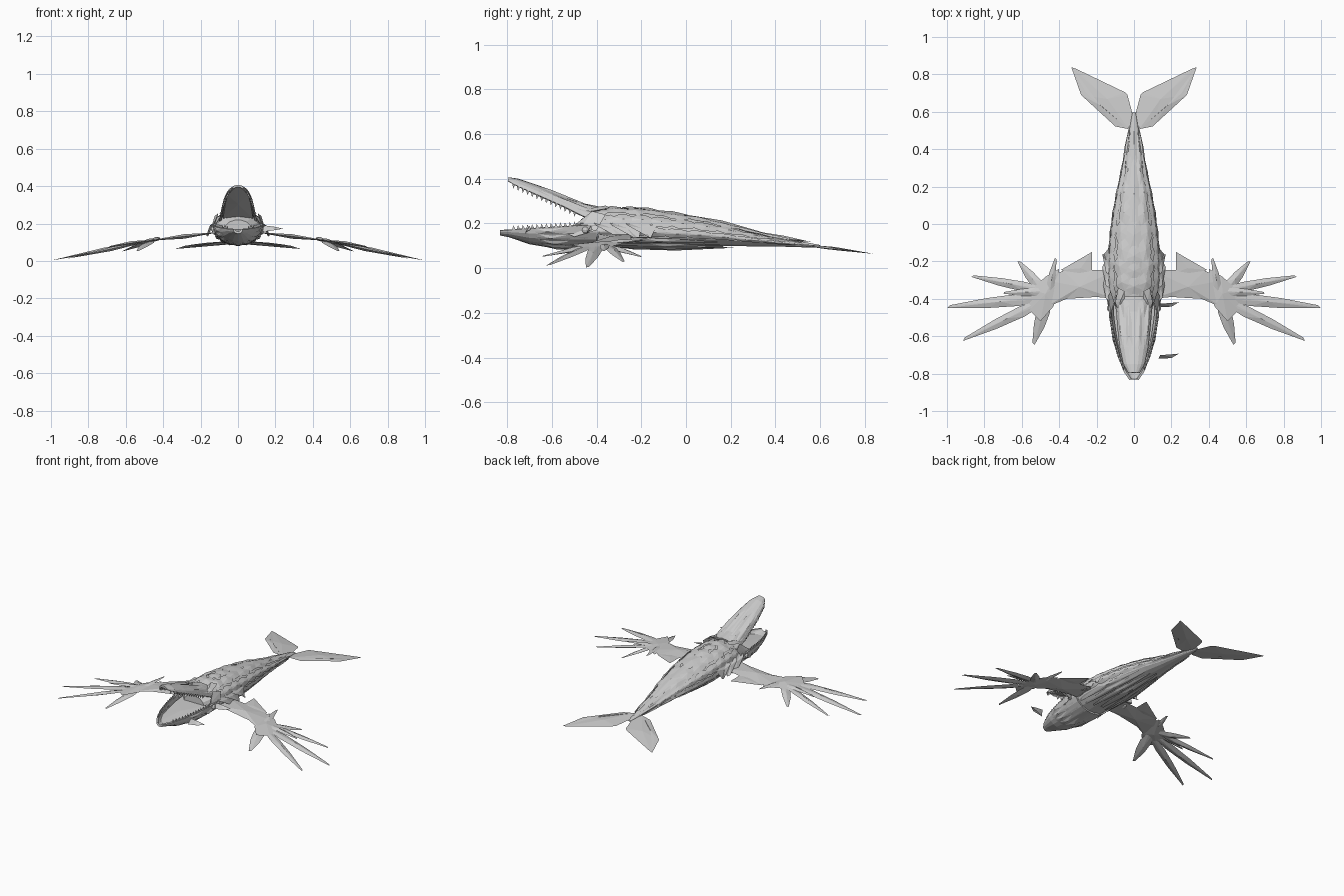
import bpy, bmesh, math
from mathutils import Vector

cube = bpy.data.objects.get("Cube")
if cube:
    bpy.data.objects.remove(cube, do_unlink=True)

# Single matte grey
grey = bpy.data.materials.new("stone_grey")
grey.use_nodes = True
colour = (0.6, 0.6, 0.6, 1)
grey.diffuse_color = colour
grey.node_tree.nodes["Principled BSDF"].inputs["Base Color"].default_value = colour


def finish(name, bm, mirror=False, thick=0):
    bmesh.ops.recalc_face_normals(bm, faces=bm.faces)
    me = bpy.data.meshes.new(name)
    bm.to_mesh(me)
    bm.free()
    me.materials.append(grey)
    ob = bpy.data.objects.new(name, me)
    bpy.context.collection.objects.link(ob)
    if thick:
        mod = ob.modifiers.new("Thickness", 'SOLIDIFY')
        mod.thickness = thick
        mod.offset = 0
    if mirror:
        ob.modifiers.new("Mirror", 'MIRROR').use_mirror_merge = False
    return ob


def sample(sections, y):
    """Interpolate (half width, centre z, half height) along the length."""
    for a, b in zip(sections, sections[1:]):
        if y <= b[0]:
            t = max(0, (y - a[0]) / (b[0] - a[0]))
            return [p + (q - p) * t for p, q in zip(a[1:], b[1:])]
    return sections[-1][1:]


def on_skin(sections, y, deg, lift=0):
    w, z, h = sample(sections, y)
    a = math.radians(deg)
    return Vector(((w + lift) * math.cos(a), y, z + (h + lift) * math.sin(a)))


def loft(name, sections, start, end, n, thick=0):
    bm = bmesh.new()
    full = end - start == 360
    count = n if full else n + 1
    rings = [[bm.verts.new(on_skin(sections, s[0], start + (end - start) * i / n))
              for i in range(count)] for s in sections]
    for r, q in zip(rings, rings[1:]):
        for i in range(n):
            j = (i + 1) % count
            bm.faces.new((r[i], r[j], q[j], q[i]))
    if full:
        bm.faces.new(rings[0])
        bm.faces.new(rings[-1])
    return finish(name, bm, thick=thick)


def add_lens(bm, pts, up, down):
    """Closed faceted plate: an outline with a raised and a lowered centre."""
    pts = [Vector(p) for p in pts]
    mid = sum(pts, Vector()) / len(pts)
    rim = [bm.verts.new(p) for p in pts]
    for offset in (up, down):
        c = bm.verts.new(mid + Vector(offset))
        for i in range(len(rim)):
            bm.faces.new((rim[i - 1], rim[i], c))


def lens(name, pts, t=0.008, mirror=True):
    bm = bmesh.new()
    add_lens(bm, pts, (0, 0, t), (0, 0, -t))
    return finish(name, bm, mirror)


def armour(name, sections, plates, mirror=True):
    """Faceted scales hugging the skin: (y, angle, half length, half angle)."""
    bm = bmesh.new()
    for y, deg, ly, la in plates:
        shape = ((-1, -.35), (-1, .35), (-.3, 1), (.45, .9), (1, .25), (1, -.25), (.45, -.9), (-.3, -1))
        pts = [on_skin(sections, y + u * ly, deg + v * la, .006) for u, v in shape]
        mid = sum(pts, Vector()) / len(pts)
        peak = on_skin(sections, y, deg, .012)
        add_lens(bm, pts, peak - mid, on_skin(sections, y, deg, -.008) - mid)
    return finish(name, bm, mirror)


# Body: y, half width, centre z, half height
body = [(-.47, .075, .165, .055), (-.42, .115, .172, .08), (-.33, .132, .18, .087),
        (-.2, .132, .177, .087), (-.08, .125, .168, .078), (.05, .108, .16, .067),
        (.18, .084, .147, .05), (.3, .058, .13, .033), (.42, .038, .116, .02),
        (.52, .022, .106, .013), (.6, .008, .098, .006)]
loft("body", body, 0, 360, 14)

# Back, flank and belly armour
back = [(-.41, 90, .045, 15), (-.335, 90, .05, 19), (-.25, 90, .04, 16),
        (-.17, 90, .055, 17), (-.06, 90, .07, 26), (.16, 90, .2, 22), (.44, 90, .12, 30)]
armour("back_plates", body, back, False)
flank = []
for i in range(9):
    y = -.39 + i * .075 + i * i * .003
    size = .048 + i * .005
    flank += [(y, 57 + 6 * (i % 2), size, 17), (y + .03, 25, size, 17), (y, -8, size * 1.1, 15)]
armour("flank_plates", body, flank)
armour("belly_pleats", body, [(-.12 + .025 * k, -34 - k * 18, .26, 8) for k in range(4)])

# Open jaws: thin shells
lower = [(-.83, .02, .17, .018), (-.79, .048, .172, .028), (-.7, .085, .178, .065),
         (-.6, .11, .184, .088), (-.5, .127, .19, .1), (-.4, .132, .195, .106)]
upper = [(-.795, .025, .388, .013), (-.75, .052, .364, .03), (-.66, .072, .324, .04),
         (-.56, .083, .28, .044), (-.47, .09, .236, .05), (-.39, .1, .2, .07)]
loft("lower_jaw", lower, 180, 360, 10, .012)
loft("upper_jaw", upper, 0, 180, 8, .012)
armour("lower_jaw_plates", lower, [(-.62 + .012 * k, -12 - 19 * k, .17, 9) for k in range(5)])
armour("upper_jaw_plates", upper, [(-.6, 72, .16, 12), (-.56, 38, .15, 16), (-.45, 60, .05, 20)])

# Mouth floor and palate
for name, sec, dz in (("mouth_floor", lower, -.022), ("palate", upper, .012)):
    rim = [(sample(sec, y)[0] * .85, y, sample(sec, y)[1] + dz)
           for y in (-.78, -.7, -.6, -.5, -.42)]
    lens(name, rim + [(-x, y, z) for x, y, z in reversed(rim)], .006, False)

# Teeth along both jaw rims
for name, sec, sign in (("upper_teeth", upper, -1), ("lower_teeth", lower, 1)):
    bm = bmesh.new()
    for i in range(14):
        y = -.77 + i * .021
        w, z, h = sample(sec, y)
        base = [(w + dx, y + dy, z) for dx, dy in ((-.004, -.007), (.004, -.007), (.004, .007), (-.004, .007))]
        add_lens(bm, base, (0, -.003, sign * .018), (0, 0, -sign * .006))
    finish(name, bm, True)

# Cheeks, brow crests, eyes and shoulder guards
lens("cheek", [(.11, -.56, .17), (.13, -.49, .2), (.105, -.42, .255), (.125, -.36, .24), (.145, -.4, .17), (.13, -.5, .14)], .006)
lens("brow_crest", [(.05, -.46, .25), (.08, -.48, .25), (.1, -.42, .255), (.085, -.34, .27), (.05, -.36, .28)], .01)
bm = bmesh.new()
bmesh.ops.create_uvsphere(bm, u_segments=10, v_segments=6, radius=.016)
bmesh.ops.translate(bm, verts=bm.verts, vec=(.13, -.45, .17))
finish("eye", bm, True)
for k in range(3):
    lens("shoulder_guard", [(.12, -.42 + k * .07, .21), (.15, -.4 + k * .07, .19), (.17, -.3 + k * .07, .135),
                            (.16, -.26 + k * .05, .13), (.135, -.27 + k * .07, .19)], .008)


# Flippers: arm, palm and long fingers on a drooping surface
def droop(x):
    return .15 - .12 * (x - .13) if x < .5 else .105 - .205 * (x - .5)


def fin(name, outline, t=.008, dz=0):
    lens(name, [(x, y, droop(x) + dz) for x, y in outline], t)


fin("flipper_arm", [(.1, -.25), (.22, -.245), (.38, -.25), (.48, -.3), (.48, -.45), (.36, -.4), (.2, -.39), (.1, -.4)], .012)
fin("rear_web", [(.225, -.15), (.225, -.26), (.3, -.29), (.39, -.245)], .004)
fin("wrist_web", [(.4, -.32), (.4, -.24), (.47, -.28), (.55, -.35), (.56, -.46), (.5, -.52), (.43, -.44)], .012)


def finger(name, root, tip, width, drop=0):
    a, b = Vector(root), Vector(tip)
    side = (b - a).normalized().orthogonal() * width
    shape = ((0, .35), (.3, 1), (.6, .85), (.97, .3), (1, -.1), (.62, -.8), (.3, -1), (0, -.35))
    pts = []
    for t, s in shape:
        p = a.lerp(b, t) + side * s
        pts.append((p.x, p.y, max(droop(p.x) + drop * t, .002)))
    lens(name, pts, .011)


finger("finger_rear", (.46, -.36), (.87, -.28), .026, -.002)
finger("finger_middle", (.46, -.39), (.998, -.445), .032)
finger("finger_front", (.46, -.4), (.915, -.622), .03, -.008)
finger("finger_inner", (.46, -.38), (.535, -.645), .036, -.045)
finger("thumb_outer", (.47, -.38), (.62, -.2), .03, -.03)
finger("thumb_rear", (.46, -.4), (.42, -.18), .022, .01)
finger("short_finger", (.45, -.36), (.7, -.37), .022, .012)

# Tail flukes: main blade with a thicker leading edge
lens("fluke", [(.0, .56, .102), (.03, .51, .108), (.1, .525, .1), (.28, .69, .082),
               (.335, .838, .064), (.31, .83, .066), (.05, .705, .088), (.035, .69, .09)], .007)
lens("fluke_edge", [(.03, .508, .107), (.1, .522, .1), (.283, .69, .081), (.335, .838, .064), (.255, .7, .086), (.08, .55, .104)], .006)

# Loose splinters on the left side
for y in (-.705, -.43):
    lens("splinter", [(.13, y - .015, .155), (.2, y - .012, .165), (.24, y + .012, .172), (.2, y + .008, .182), (.14, y + .004, .19)], .006, False)
